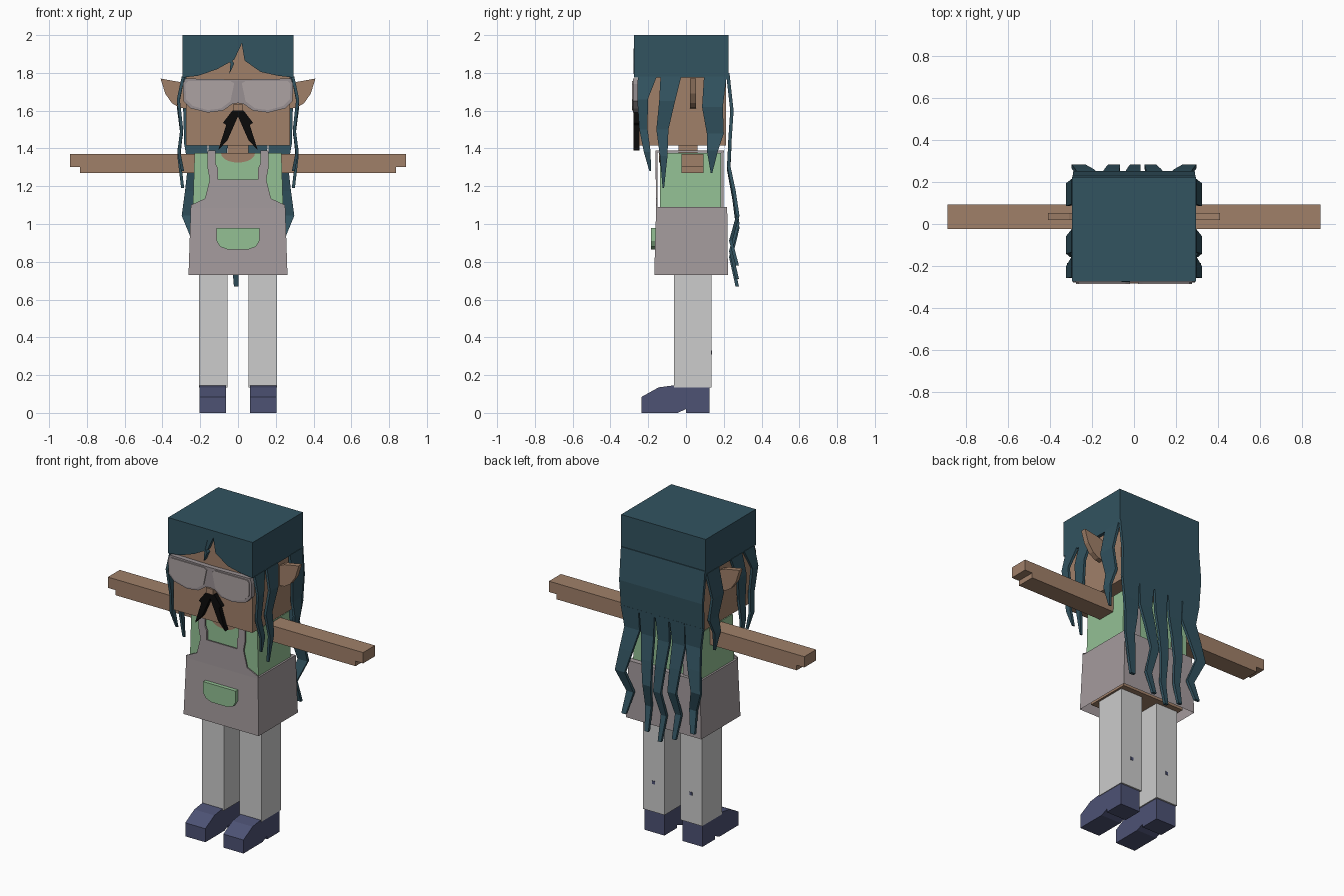
import bpy, bmesh, math

cube = bpy.data.objects.get("Cube")
if cube:
    bpy.data.objects.remove(cube, do_unlink=True)


def material(name, r, g, b):
    lin = [((c / 255 + 0.055) / 1.055) ** 2.4 if c > 10 else c / 255 / 12.92 for c in (r, g, b)]
    m = bpy.data.materials.new(name)
    m.use_nodes = True
    m.diffuse_color = (*lin, 1)
    m.node_tree.nodes["Principled BSDF"].inputs["Base Color"].default_value = (*lin, 1)
    return m


SKIN = material("skin", 160, 128, 105)
HAIR = material("teal hair", 50, 83, 96)
APRON = material("apron grey", 164, 155, 157)
SHIRT = material("shirt green", 147, 192, 148)
LEGS = material("trouser grey", 204, 204, 204)
SHOES = material("shoe blue", 77, 82, 116)
FRAME = material("goggle grey", 152, 144, 146)
LENS = material("lens grey", 172, 162, 162)
BLACK = material("black", 10, 10, 10)


def finish(name, bm, mat):
    bmesh.ops.recalc_face_normals(bm, faces=bm.faces)
    mesh = bpy.data.meshes.new(name)
    bm.to_mesh(mesh)
    bm.free()
    mesh.materials.append(mat)
    obj = bpy.data.objects.new(name, mesh)
    bpy.context.collection.objects.link(obj)
    return obj


def loft(name, rings, mat, caps=(True, True)):
    """Join rings of equal length into a solid."""
    bm = bmesh.new()
    vs = [[bm.verts.new(p) for p in ring] for ring in rings]
    n = len(vs[0])
    for a, b in zip(vs, vs[1:]):
        for i in range(n):
            j = (i + 1) % n
            bm.faces.new((a[i], a[j], b[j], b[i]))
    for cap, ring in zip(caps, (vs[0], vs[-1])):
        if cap:
            bm.faces.new(ring)
    return finish(name, bm, mat)


def prism(name, axis, pts, lo, hi, mat):
    """Extrude an outline: (x, z) along y, or (y, z) along x."""
    place = (lambda u, v, d: (u, d, v)) if axis == "y" else (lambda u, v, d: (d, u, v))
    return loft(name, [[place(u, v, d) for u, v in pts] for d in (lo, hi)], mat)


def rect(x0, x1, y0, y1, z):
    return [(x0, y0, z), (x1, y0, z), (x1, y1, z), (x0, y1, z)]


def box(name, x0, x1, y0, y1, z0, z1, mat):
    return loft(name, [rect(x0, x1, y0, y1, z) for z in (z0, z1)], mat)


def strand(name, axis, pts, thick):
    """Ribbon of hair through (u, z, half width, offset)."""
    rings = []
    for u, z, w, d in pts:
        ring = [(u - w, d), (u + w, d), (u + w, d + thick), (u - w, d + thick)]
        rings.append([(a, b, z) if axis == "y" else (b, a, z) for a, b in ring])
    return loft(name, rings, HAIR)


def mirrored(half):
    """Complete a half outline that runs from x = 0 around to x = 0."""
    return half + [(-x, z) for x, z in reversed(half) if x > 0]


SIDES = (("left", 1), ("right", -1))

# Head, neck and nose
box("head", -.275, .275, -.25, .212, 1.415, 1.965, SKIN)
box("neck", -.055, .055, -.04, .06, 1.3, 1.42, SKIN)
box("nose", -.025, .025, -.285, -.245, 1.6, 1.635, SKIN)

# Hair cap, with a cut fringe
box("hair_cap", -.295, .295, -.22, .225, 1.775, 2, HAIR)
fringe = [(-.295, 2), (-.295, 1.775), (-.21, 1.785), (-.11, 1.82), (-.02, 1.87), (.02, 1.955),
          (.035, 1.865), (.12, 1.805), (.21, 1.785), (.295, 1.775), (.295, 2)]
prism("hair_fringe", "y", fringe, -.275, -.22, HAIR)
lock = [(-.02, 1.93), (-.06, 1.87), (-.04, 1.85), (-.045, 1.795), (-.02, 1.85), (-.035, 1.87)]
prism("hair_lock", "y", lock, -.278, -.25, HAIR)

# Side strands
SIDE_STRANDS = {
    "front": [(-.205, 1.78, .05), (-.23, 1.66, .028), (-.225, 1.5, .022), (-.205, 1.38, .018), (-.19, 1.28, .004)],
    "middle": [(-.08, 1.78, .055), (-.1, 1.65, .042), (-.125, 1.5, .032), (-.118, 1.36, .02), (-.12, 1.19, .004)],
    "rear": [(.155, 1.78, .06), (.14, 1.62, .055), (.155, 1.48, .045), (.14, 1.39, .03), (.135, 1.27, .004)],
}
for side, s in SIDES:
    for part, pts in SIDE_STRANDS.items():
        wave = (.282, .308, .29, .305, .285)
        strand(f"{side}_{part}_strand", "x", [(u, z, w, s * d) for (u, z, w), d in zip(pts, wave)], s * .016)

# Back hair: a sheet that splits into wavy strands
strand("back_hair_sheet", "y", [(0, 1.8, .293, .212), (0, 1.6, .29, .234), (0, 1.42, .285, .222)], .018)
BACK = [(.225, .24, .78, .062, .03), (.105, .08, .71, .052, -.012), (0, -.01, .67, .047, .012),
        (-.105, -.11, .71, .052, .012), (-.225, -.24, .78, .062, -.03)]
for i, (top, tip, low, w, sway) in enumerate(BACK):
    pts = []
    for k, depth in enumerate((.224, .217, .245, .265, .228, .262)):
        t = k / 5
        bend = sway * (0, -.5, .2, 1, -.6, 0)[k]
        pts.append((top + (tip - top) * t + bend, 1.44 + (low - 1.44) * t, w * (1 - .75 * t), depth))
    strand(f"back_strand_{i + 1}", "y", pts, .018)

# Goggles
goggles = mirrored([(0, 1.765), (.28, 1.77), (.292, 1.74), (.288, 1.65), (.25, 1.612),
                    (.16, 1.59), (.08, 1.6), (.03, 1.635), (0, 1.64)])
prism("goggle_frame", "y", goggles, -.28, -.248, FRAME)
lens = [(.02, 1.745), (.04, 1.757), (.265, 1.757), (.278, 1.74), (.275, 1.66), (.24, 1.625),
        (.16, 1.603), (.09, 1.612), (.04, 1.65)]
for side, s in SIDES:
    prism(f"{side}_goggle_lens", "y", [(s * x, z) for x, z in lens], -.286, -.278, LENS)

# Moustache
for side, s in SIDES:
    half = [(0, 1.605), (.03, 1.6), (.08, 1.535), (.062, 1.525), (.105, 1.39), (.055, 1.445), (0, 1.57)]
    prism(f"{side}_moustache", "y", [(s * x, z) for x, z in half], -.278, -.245, BLACK)

# Torso and shirt
box("body", -.22, .22, -.12, .17, .755, 1.2, SKIN)
loft("shirt", [rect(-.24, .24, -.137, .185, 1.05), rect(-.23, .23, -.137, .185, 1.375)], SHIRT)
collar = [(.09 * math.cos(a), 1.375 + .05 * math.sin(a)) for a in [math.pi * (1 + k / 10) for k in range(11)]]
prism("neckline", "y", collar, -.142, -.134, SKIN)

# Apron skirt open below, bib and straps
loft("apron_skirt", [rect(-.262, .262, -.168, .222, .73), rect(-.25, .25, -.158, .218, 1.09)], APRON, (False, True))
bib = [(-.25, 1.085), (-.25, 1.1), (-.175, 1.135), (-.15, 1.235)]
prism("apron_bib", "y", bib + [(-x, z) for x, z in reversed(bib)], -.16, -.152, APRON)
for side, s in SIDES:
    flap = [(.105, 1.235), (.105, 1.29), (.118, 1.32), (.118, 1.39), (.16, 1.39), (.162, 1.3), (.15, 1.235)]
    prism(f"{side}_front_strap", "y", [(s * x, z) for x, z in flap], -.162, -.15, APRON)
    box(f"{side}_shoulder_strap", s * .118, s * .16, -.16, .2, 1.378, 1.388, APRON)
    box(f"{side}_back_strap", s * .118, s * .16, .188, .198, 1.08, 1.388, APRON)

# Pocket
pocket = mirrored([(0, .98), (.113, .98), (.113, .91), (.095, .88), (.055, .865), (0, .865)])
prism("apron_pocket", "y", pocket, -.185, -.155, SHIRT)

# Limbs, ears and shoes
ear = [(.27, 1.735), (.31, 1.752), (.41, 1.77), (.385, 1.69), (.35, 1.64), (.31, 1.615), (.27, 1.61)]
arm = [(.225, 1.27), (.837, 1.27), (.837, 1.302), (.89, 1.302), (.89, 1.37), (.225, 1.37)]
shoe = [(-.235, 0), (-.235, .085), (-.145, .135), (-.07, .145), (.125, .138), (.125, 0),
        (.0, 0), (.0, .02), (-.045, 0)]
for side, s in SIDES:
    prism(f"{side}_ear", "y", [(s * x, z) for x, z in ear], .02, .053, SKIN)
    prism(f"{side}_arm", "y", [(s * x, z) for x, z in arm], -.025, .093, SKIN)
    box(f"{side}_leg", s * .055, s * .207, -.063, .135, .135, .8, LEGS)
    prism(f"{side}_shoe", "x", shoe, s * .063, s * .203, SHOES)
    box(f"{side}_leg_patch", s * .13 - .009, s * .13 + .009, .13, .138, .31, .33, SHOES)
